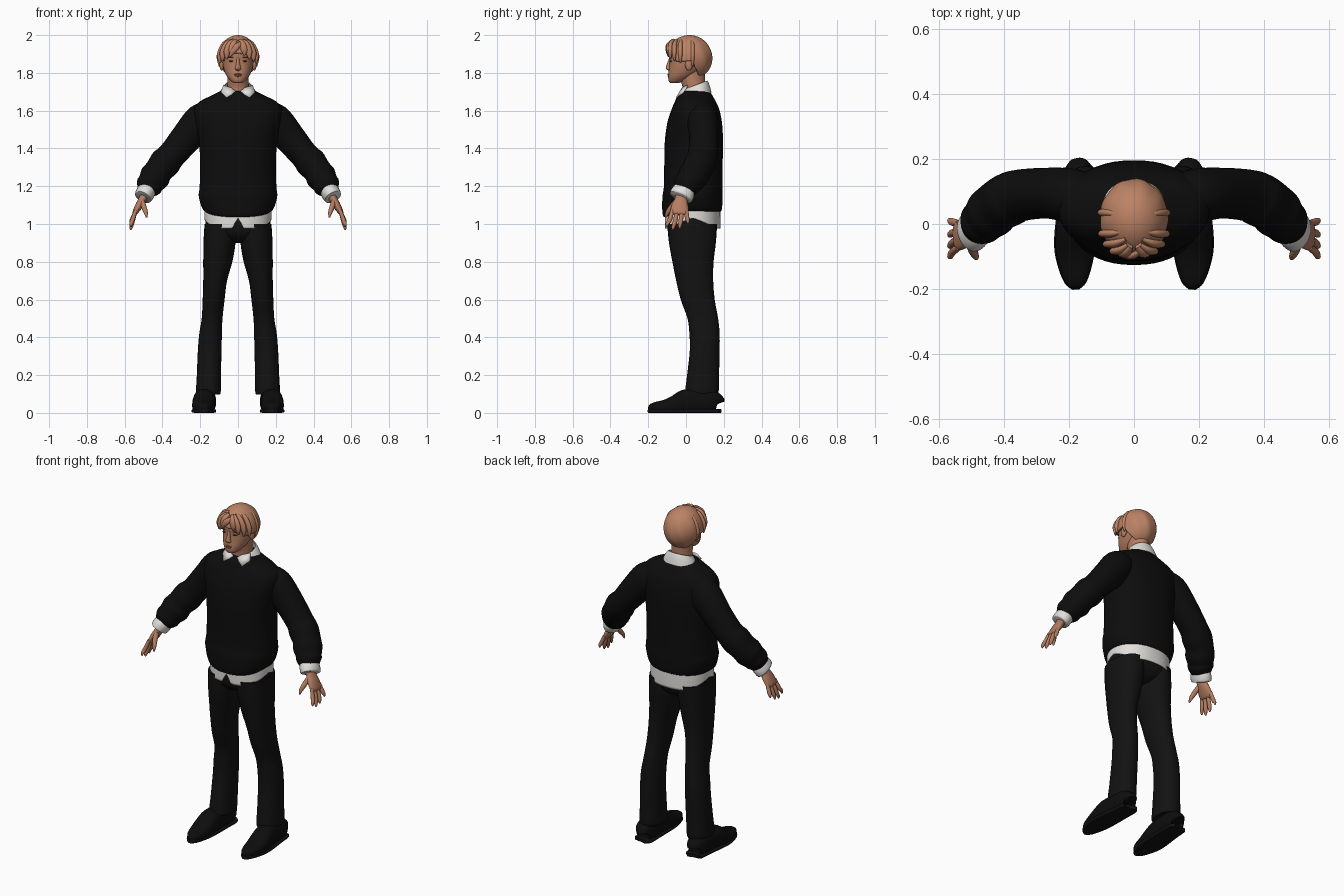
import bpy, bmesh, math
from mathutils import Vector


def material(name, rgb):
    m = bpy.data.materials.new(name)
    m.diffuse_color = (*rgb, 1)
    return m


SKIN = material("skin", (0.46, 0.205, 0.12))
HAIR = material("hair", (0.50, 0.225, 0.13))
BLACK = material("black_knit", (0.004, 0.004, 0.004))
TROUSER = material("black_cloth", (0.006, 0.006, 0.006))
WHITE = material("white_cotton", (0.76, 0.74, 0.71))
DARK = material("dark_brown", (0.09, 0.04, 0.025))
LIP = material("lip", (0.36, 0.13, 0.085))


def finish(bm, name, mat, mirror=False, thick=0):
    bmesh.ops.recalc_face_normals(bm, faces=bm.faces)
    me = bpy.data.meshes.new(name)
    bm.to_mesh(me)
    bm.free()
    ob = bpy.data.objects.new(name, me)
    bpy.context.collection.objects.link(ob)
    me.materials.append(mat)
    if thick:
        ob.modifiers.new("thickness", "SOLIDIFY").thickness = thick
    if mirror:
        ob.modifiers.new("mirror", "MIRROR").use_mirror_merge = False
    bpy.context.view_layer.objects.active = ob
    ob.select_set(True)
    bpy.ops.object.shade_smooth_by_angle(angle=math.radians(50))
    ob.select_set(False)
    return ob


def spline(st, steps):
    """Catmull-Rom through the stations (x, y, z, ru, rv)."""
    out = []
    for i in range(len(st) - 1):
        a, b, c, d = (st[max(0, min(len(st) - 1, i + k))] for k in (-1, 0, 1, 2))
        for j in range(steps):
            t = j / steps
            out.append([0.5 * (2 * q + (r - p) * t + (2 * p - 5 * q + 4 * r - s) * t * t
                        + (3 * q - p - 3 * r + s) * t ** 3) for p, q, r, s in zip(a, b, c, d)])
    return out + [list(st[-1])]


def loft(name, st, mat, seg=24, power=2.0, along=False, ref=(0, 1, 0), steps=4,
         mirror=False, caps=True, warp=None, thick=0):
    """Skin of superellipse rings, level or square to the path."""
    pts = spline(st, steps)
    bm = bmesh.new()
    rings = []
    for i, p in enumerate(pts):
        t = Vector((0, 0, 1))
        if along:
            t = (Vector(pts[min(i + 1, len(pts) - 1)][:3]) - Vector(pts[max(i - 1, 0)][:3])).normalized()
        u = t.cross(Vector(ref)).normalized()
        v = u.cross(t)
        ring = []
        for k in range(seg):
            a = 2 * math.pi * k / seg
            c, s = math.cos(a), math.sin(a)
            c = math.copysign(abs(c) ** (2 / power), c)
            s = math.copysign(abs(s) ** (2 / power), s)
            co = Vector(p[:3]) + u * c * p[3] + v * s * p[4]
            ring.append(bm.verts.new(warp(co, i / (len(pts) - 1)) if warp else co))
        rings.append(ring)
    for a, b in zip(rings, rings[1:]):
        for k in range(seg):
            bm.faces.new((a[k], a[(k + 1) % seg], b[(k + 1) % seg], b[k]))
    if caps:
        bm.faces.new(rings[0])
        bm.faces.new(rings[-1])
    return finish(bm, name, mat, mirror, thick)


def ball(name, loc, rad, mat, mirror=False):
    bm = bmesh.new()
    bmesh.ops.create_uvsphere(bm, u_segments=20, v_segments=12, radius=1)
    for v in bm.verts:
        v.co = Vector([l + c * r for l, c, r in zip(loc, v.co, rad)])
    return finish(bm, name, mat, mirror)


def span(z, rx, y0, y1, x=0):
    """Level station given by its front and back y."""
    return (x, (y0 + y1) / 2, z, rx, (y1 - y0) / 2)


# Sweater body, hem dipping at the front
def hem_dip(co, t):
    if co.z < 1.13:
        co.z -= 0.035 * max(0, -co.y / 0.12) * (1.13 - co.z) / 0.07
    return co


loft("sweater_body", [
    span(1.065, .165, -.10, .172), span(1.07, .18, -.12, .187), span(1.10, .196, -.126, .192),
    span(1.15, .208, -.124, .194), span(1.20, .203, -.117, .193), span(1.32, .20, -.115, .194),
    span(1.44, .208, -.112, .196), span(1.54, .228, -.098, .19), span(1.61, .232, -.075, .175),
    span(1.65, .20, -.058, .157), span(1.68, .14, -.045, .14), span(1.705, .09, -.025, .125)],
    BLACK, seg=48, power=2.25, warp=hem_dip)

# Sleeves with soft folds towards the wrist
loft("sleeve", [
    (.13, .08, 1.60, .06, .065), (.19, .088, 1.55, .092, .082), (.27, .095, 1.46, .084, .078),
    (.35, .088, 1.365, .075, .08), (.385, .075, 1.325, .083, .083), (.42, .055, 1.282, .075, .08),
    (.44, .035, 1.25, .081, .08), (.46, .015, 1.22, .07, .072), (.472, .002, 1.2, .07, .068),
    (.487, -.01, 1.175, .052, .054)],
    BLACK, seg=28, along=True, mirror=True)
loft("shirt_cuff", [(.474, 0, 1.195, .045, .05), (.487, -.014, 1.17, .05, .062),
                    (.503, -.028, 1.142, .047, .062), (.503, -.028, 1.142, .03, .045)],
     WHITE, along=True, mirror=True, steps=3)

# Hands
loft("palm", [(.488, -.02, 1.165, .024, .034), (.505, -.026, 1.13, .022, .034),
              (.525, -.032, 1.095, .02, .045), (.545, -.036, 1.06, .014, .046),
              (.549, -.037, 1.05, .005, .036)], SKIN, along=True, mirror=True, seg=20)
for label, y0, y1, tip in (("index", -.072, -.1, .985), ("middle", -.047, -.068, .968),
                           ("ring", -.022, -.033, .975), ("little", .002, .01, 1.0)):
    mid = (1.06 + tip) / 2
    loft(label + "_finger", [(.54, y0, 1.075, .009, .01), (.558, (y0 + y1) / 2, mid, .0115, .012),
                             (.566, y1, tip + .014, .009, .009), (.567, y1, tip, .003, .003)],
         SKIN, along=True, mirror=True, seg=12)
loft("thumb", [(.507, -.045, 1.125, .012, .015), (.498, -.077, 1.09, .014, .014),
               (.488, -.098, 1.06, .011, .011), (.484, -.107, 1.035, .004, .004)],
     SKIN, along=True, mirror=True, seg=12)


# Shirt tail, low at front and back with a notch in the middle of the front
def tail(co, t):
    drop = 0.055 * min(1, abs(co.y - .035) / .13) ** 1.2
    if co.y < 0 and abs(co.x) < 0.03:
        drop *= max(0, abs(co.x) - .004) / .026
    co.z -= drop * (1 - t)
    return co


loft("shirt_tail", [span(1.03, .178, -.112, .182), span(1.07, .178, -.112, .182),
                    span(1.12, .175, -.11, .18)],
     WHITE, seg=96, power=2.2, caps=False, warp=tail, thick=.004)

# Trousers
loft("trouser_seat", [span(.90, .05, -.03, .10), span(.92, .10, -.065, .135),
                      span(.96, .165, -.095, .16), span(1.03, .17, -.104, .17),
                      span(1.10, .165, -.10, .17)], TROUSER, seg=40, power=2.3)
loft("trouser_leg", [
    span(1.0, .085, -.10, .165, .092), span(.90, .085, -.09, .158, .098),
    span(.80, .077, -.072, .146, .107), span(.70, .063, -.052, .144, .121),
    span(.60, .058, -.028, .152, .129), span(.50, .055, .008, .17, .137),
    span(.42, .06, .018, .178, .145), span(.33, .0625, .02, .178, .15),
    span(.20, .064, .006, .175, .154), span(.105, .065, -.005, .172, .157),
    span(.105, .05, .01, .158, .157)], TROUSER, seg=28, power=2.2, mirror=True)


# Shoes, flat underneath, with a slim sole
def on_floor(co, t):
    co.z = max(co.z, .004)
    return co


loft("shoe", [
    (.17, .172, .05, .025, .03), (.17, .165, .055, .046, .05), (.172, .12, .06, .056, .064),
    (.176, .04, .06, .056, .068), (.18, -.01, .055, .059, .066), (.182, -.06, .04, .061, .052),
    (.182, -.11, .03, .055, .04), (.18, -.16, .026, .042, .032), (.179, -.19, .024, .024, .022),
    (.179, -.2, .024, .008, .01)], BLACK, power=2.5, along=True, ref=(0, 0, 1), mirror=True,
    warp=on_floor)
loft("shoe_sole", [
    (.17, .177, .01, .03, .01), (.17, .165, .01, .053, .01), (.174, .08, .01, .058, .01),
    (.182, -.05, .01, .064, .01), (.182, -.12, .01, .055, .01), (.18, -.18, .01, .034, .01),
    (.179, -.202, .01, .01, .01)], TROUSER, power=5, along=True, ref=(0, 0, 1), mirror=True)

# Neck and head
loft("neck", [span(1.66, .065, -.02, .11), span(1.72, .058, -.018, .1),
              span(1.77, .056, -.03, .1), span(1.82, .056, -.03, .1)], SKIN)
loft("head", [
    span(1.746, .018, -.08, -.045), span(1.752, .032, -.089, -.02), span(1.77, .05, -.094, .02),
    span(1.795, .066, -.093, .06), span(1.83, .078, -.089, .1), span(1.865, .083, -.087, .118),
    span(1.90, .085, -.09, .122), span(1.94, .076, -.08, .11), span(1.975, .04, -.035, .07)],
    SKIN, seg=36, power=2.15)
loft("nose", [(0, -.084, 1.878, .007, .006), (0, -.089, 1.85, .010, .011),
              (0, -.092, 1.83, .014, .015), (0, -.09, 1.82, .017, .014),
              (0, -.086, 1.811, .008, .006)], SKIN, seg=16)
ball("upper_lip", (0, -.0925, 1.792, ), (.022, .005, .0045), LIP)
ball("lower_lip", (0, -.092, 1.784), (.018, .0055, .005), LIP)
ball("eye", (.034, -.0795, 1.862), (.0135, .0045, .0045), DARK, True)
ball("brow", (.036, -.0815, 1.881), (.02, .0045, .0035), DARK, True)
ball("ear", (.086, .015, 1.842), (.012, .02, .03), SKIN, True)

# Hair cap, trimmed above the face and ears, longer at the nape
bm = bmesh.new()
bmesh.ops.create_icosphere(bm, subdivisions=6, radius=1)


def hairline(y):
    return 1.905 if y < -.055 else 1.862 if y < .035 else max(1.785, 1.862 - (y - .035) * 2.2)


for v in bm.verts:
    n = v.co.copy()
    ripple = 1 + .012 * math.sin(9 * math.atan2(n.x, -n.y) + 3 * n.z) * (1 - n.z ** 2)
    v.co = Vector((n.x * .105 * ripple, .018 + n.y * .121 * ripple, 1.88 + n.z * .12))
bmesh.ops.delete(bm, geom=[f for f in bm.faces
                           if f.calc_center_median().z < hairline(f.calc_center_median().y)],
                 context="FACES")
finish(bm, "hair_cap", HAIR, thick=.012)

# Swept locks of the fringe and temples
for i, (x, y, z) in enumerate(((.034, -.092, 1.893), (.06, -.084, 1.874), (.082, -.062, 1.862),
                               (.096, -.03, 1.852), (.098, .035, 1.835))):
    loft("hair_lock_%d" % (i + 1), [
        (x * .3, y * .75, 1.975, .008, .006), (x * .7, y * .96, 1.952, .017, .012),
        (x * .97, y * 1.0, (z + 1.945) / 2, .018, .012), (x, y, z, .004, .004)],
        HAIR, along=True, mirror=True, seg=14)
loft("hair_part_lock", [(.03, -.075, 1.965, .008, .006), (.0, -.096, 1.945, .015, .01),
                        (-.022, -.099, 1.92, .015, .009), (-.045, -.092, 1.885, .004, .004)],
     HAIR, along=True, seg=14)


# Shirt collar band, sloping down to the front, with two points
def collar_slope(co, t):
    co.z -= (0.12 - co.y) * 0.38
    return co


loft("collar_band", [span(1.69, .108, -.03, .135), span(1.725, .094, -.022, .127),
                     span(1.758, .074, -.015, .116), span(1.762, .068, -.01, .11)],
     WHITE, seg=36, caps=False, warp=collar_slope, thick=.006)
bm = bmesh.new()
bm.faces.new([bm.verts.new(p) for p in ((.008, -.028, 1.698), (.035, -.022, 1.722),
                                        (.078, .005, 1.735), (.09, -.018, 1.70),
                                        (.062, -.052, 1.672))])
finish(bm, "collar_point", WHITE, mirror=True, thick=.008)
